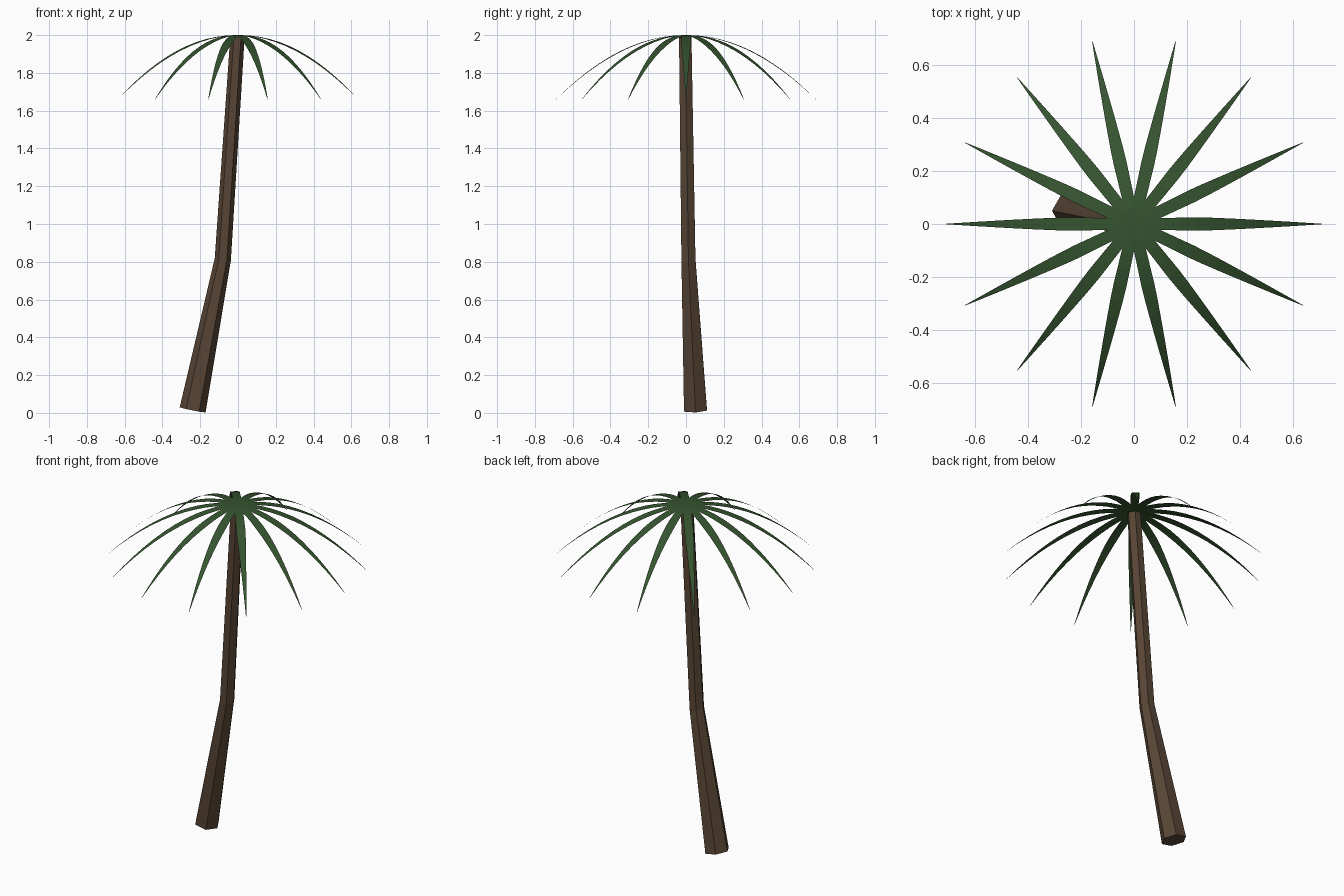
import bpy, bmesh, math
from mathutils import Vector, Matrix

if "Cube" in bpy.data.objects:
    bpy.data.objects.remove(bpy.data.objects["Cube"])


def material(name, rgb):
    m = bpy.data.materials.new(name)
    m.diffuse_color = (*rgb, 1)
    m.use_nodes = True
    m.node_tree.nodes["Principled BSDF"].inputs["Base Color"].default_value = m.diffuse_color
    return m


brown = material("bark brown", (0.098, 0.060, 0.036))
green = material("frond green", (0.036, 0.088, 0.029))


def finish(name, bm, mat):
    bm.normal_update()
    me = bpy.data.meshes.new(name)
    bm.to_mesh(me)
    bm.free()
    me.materials.append(mat)
    ob = bpy.data.objects.new(name, me)
    bpy.context.collection.objects.link(ob)
    return ob


def trunk_segment(name, a, b, ra, rb):
    """Tapered six-sided log from a to b, ends square to its axis."""
    a, b = Vector(a), Vector(b)
    rot = Vector((0, 0, 1)).rotation_difference(b - a)
    bm = bmesh.new()
    rings = []
    for centre, r in ((a, ra), (b, rb)):
        rings.append([bm.verts.new(centre + rot @ Vector(
            (r * math.cos(i * math.pi / 3), r * math.sin(i * math.pi / 3), 0)))
            for i in range(6)])
    for i in range(6):
        j = (i + 1) % 6
        bm.faces.new((rings[0][i], rings[0][j], rings[1][j], rings[1][i]))
    bm.faces.new(rings[0][::-1])
    bm.faces.new(rings[1])
    return finish(name, bm, brown)


# Trunk: two logs meeting at a bend
trunk_segment("lower_trunk", (-0.24, 0.05, 0.016), (-0.081, 0.013, 0.81), 0.07, 0.043)
trunk_segment("upper_trunk", (-0.081, 0.013, 0.805), (-0.003, -0.004, 1.99), 0.043, 0.038)

# Fronds: flat tapering blades drooping along a parabola
FRONDS, STEPS, LENGTH, DROP = 14, 12, 0.705, 0.34


def half_width(t):
    if t < 0.35:
        return 0.021 + 0.004 * t / 0.35
    return 0.001 + 0.024 * (1 - ((t - 0.35) / 0.65) ** 1.25)


for k in range(FRONDS):
    turn = Matrix.Rotation(k * 2 * math.pi / FRONDS, 3, 'Z')
    bm = bmesh.new()
    previous = None
    for s in range(STEPS + 1):
        t = s / STEPS
        pair = [bm.verts.new(turn @ Vector((LENGTH * t, side * half_width(t), 2 - DROP * t * t)))
                for side in (-1, 1)]
        if previous:
            bm.faces.new((previous[0], pair[0], pair[1], previous[1]))
        previous = pair
    finish(f"frond_{k + 1}", bm, green)
